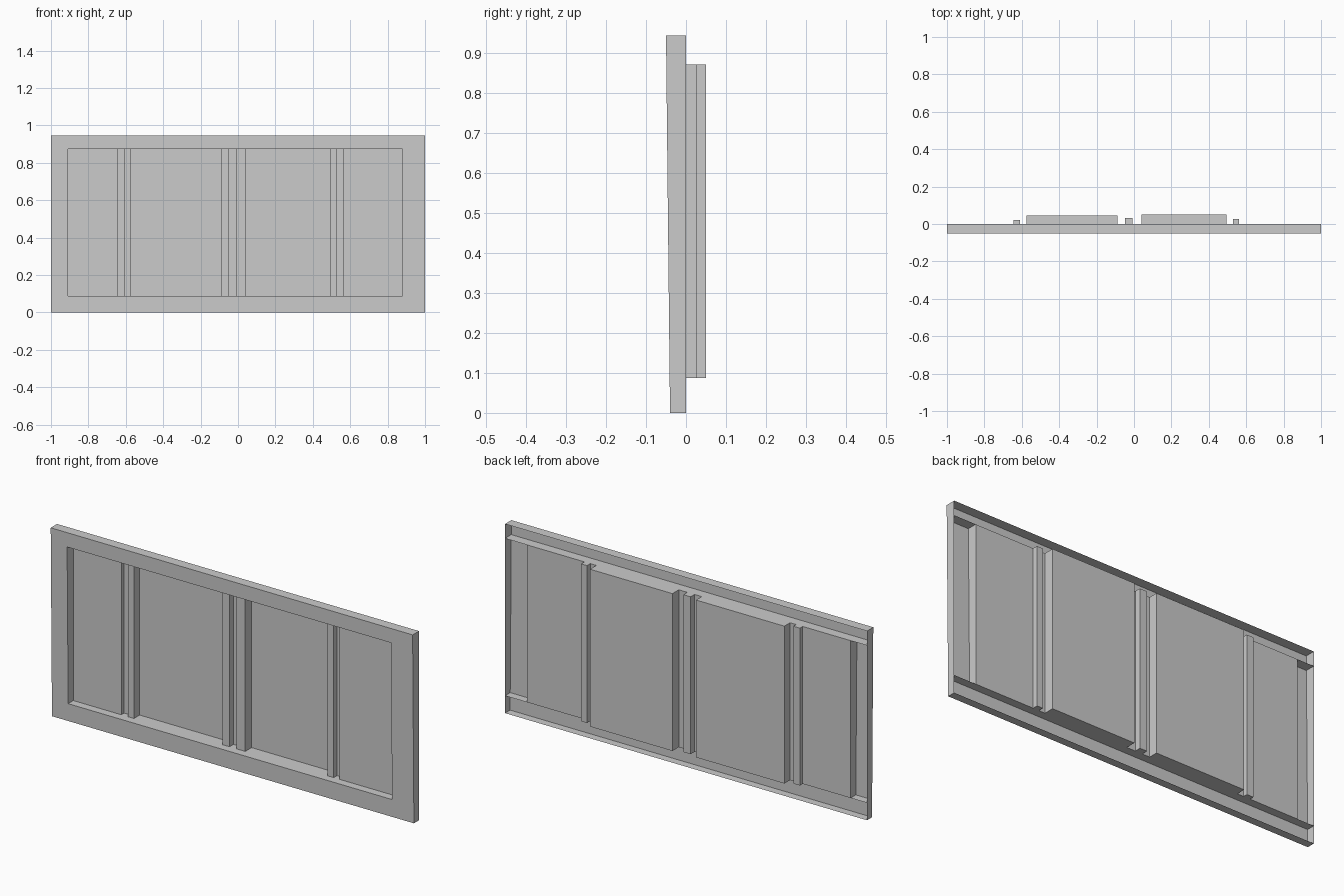
import bpy

if "Cube" in bpy.data.objects:
    bpy.data.objects.remove(bpy.data.objects["Cube"])

H, Z0, Z1 = 0.945, 0.087, 0.873     # outer height, recess bottom and top
XL, XR = -0.91, 0.88                # recess left and right


def front_y(z):
    """The front face leans slightly forward towards the top."""
    return -0.04 - 0.01 * z / H


def make(name, verts, faces):
    me = bpy.data.meshes.new(name)
    me.from_pydata(verts, [], faces)
    me.update()
    ob = bpy.data.objects.new(name, me)
    bpy.context.collection.objects.link(ob)
    return ob


def loop_front(x0, x1, z0, z1):
    return [(x, front_y(z), z) for x, z in ((x0, z0), (x1, z0), (x1, z1), (x0, z1))]


# front face ring with thin outer side walls, open at the back
outer = loop_front(-1, 1, 0, H)
inner = loop_front(XL, XR, Z0, Z1)
rear = [(x, 0, z) for x, y, z in outer]
faces = []
for i in range(4):
    j = (i + 1) % 4
    faces.append((i, j, 4 + j, 4 + i))
    faces.append((j, i, 8 + i, 8 + j))
make("front_frame", outer + inner + rear, faces)

# stepped recess panel: (left, right, depth) of each pushed-back bay
bays = [(-0.645, -0.609, 0.022), (-0.575, -0.087, 0.045), (-0.047, -0.007, 0.031),
        (0.04, 0.495, 0.05), (0.529, 0.561, 0.026)]
steps = [(XL, 0)]
for a, b, d in bays:
    steps += [(a, 0), (a, d), (b, d), (b, 0)]
steps.append((XR, 0))


def section(z):
    return [(XL, front_y(z), z)] + [(x, y, z) for x, y in steps] + [(XR, front_y(z), z)]


n = len(steps) + 2
make("recess_panel", section(Z0) + section(Z1),
     [(i, i + 1, n + i + 1, n + i) for i in range(n - 1)])

# full-width ledges closing the recess below and above
for name, z, flip in (("bottom_ledge", Z0, False), ("top_ledge", Z1, True)):
    pts = [(-1, front_y(z), z), (-1, 0, z)] + [(x, y, z) for x, y in steps]
    pts += [(1, 0, z), (1, front_y(z), z)]
    if not flip:
        pts.reverse()
    make(name, pts, [tuple(range(len(pts)))])
